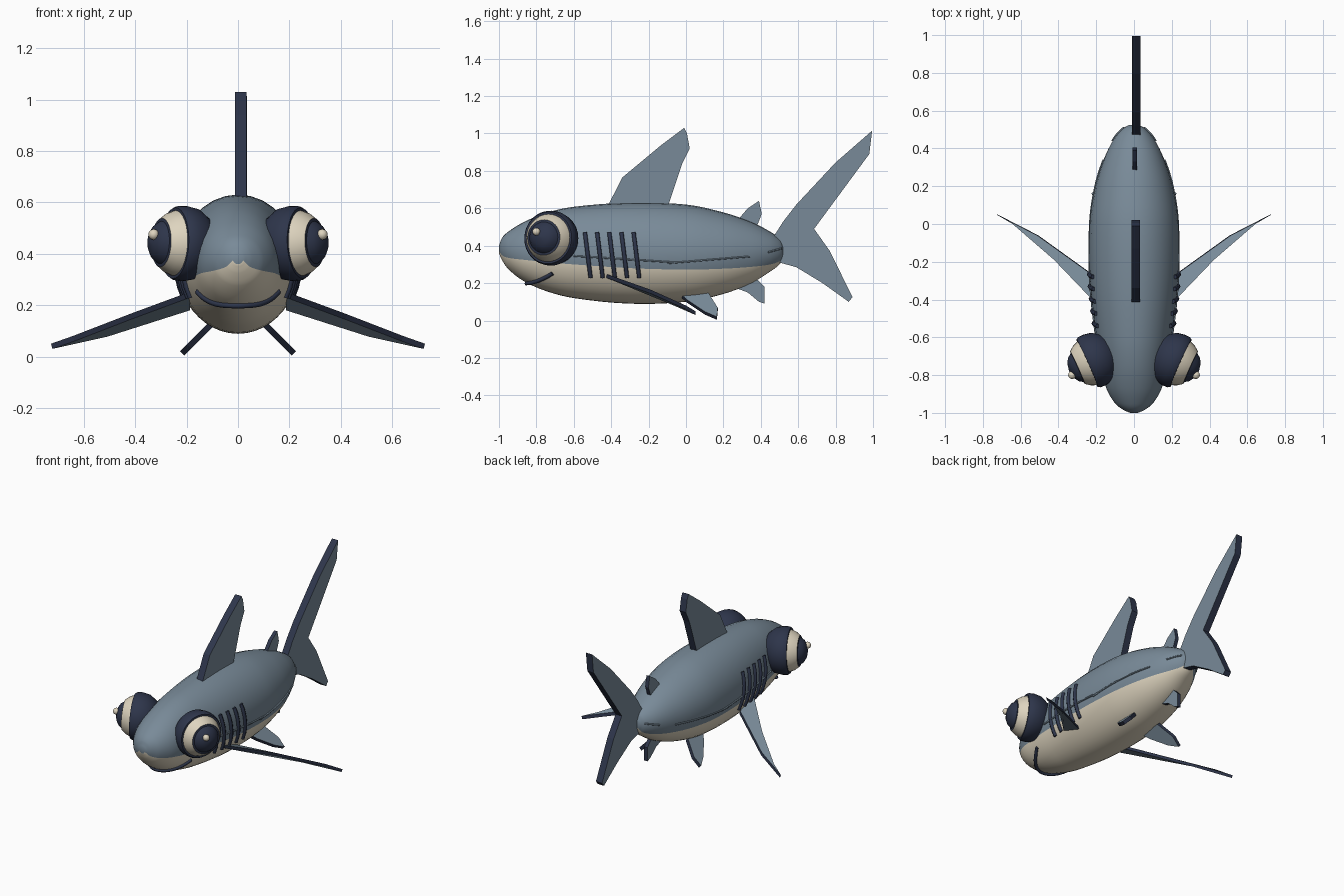
import bpy, bmesh, math
from mathutils import Vector

if "Cube" in bpy.data.objects:
    bpy.data.objects.remove(bpy.data.objects["Cube"])


def material(name, rgb):
    m = bpy.data.materials.new(name)
    m.diffuse_color = (*rgb, 1)
    m.use_nodes = True
    m.node_tree.nodes["Principled BSDF"].inputs["Base Color"].default_value = m.diffuse_color
    return m


GREY = material("slate grey", (0.19, 0.255, 0.315))
CREAM = material("cream", (0.73, 0.66, 0.52))
NAVY = material("dark navy", (0.027, 0.036, 0.07))

# Body stations: y, top z, bottom z, half width, height of the colour border
STATIONS = [
    (-1.0, .40, .36, .02, .375), (-.985, .44, .325, .055, .35),
    (-.95, .475, .275, .10, .335), (-.87, .525, .212, .147, .325),
    (-.75, .575, .158, .175, .312), (-.6, .608, .12, .20, .30),
    (-.3, .63, .09, .233, .28), (0, .62, .10, .235, .272),
    (.2, .578, .142, .205, .277), (.35, .527, .20, .157, .287),
    (.45, .475, .262, .107, .30), (.505, .435, .305, .06, .32),
    (.525, .40, .345, .025, .35)]


def station(y):
    """Smoothly interpolated body section at y."""
    s = STATIONS
    y = min(max(y, s[0][0]), s[-1][0])
    i = max(k for k in range(len(s) - 1) if s[k][0] <= y)
    a, b = s[i], s[i + 1]
    p, n = s[max(i - 1, 0)], s[min(i + 2, len(s) - 1)]
    h = b[0] - a[0]
    t = (y - a[0]) / h
    out = []
    for k in range(1, 5):
        ma = (b[k] - p[k]) / (b[0] - p[0]) * h
        mb = (n[k] - a[k]) / (n[0] - a[0]) * h
        out.append((2*t**3 - 3*t*t + 1) * a[k] + (t**3 - 2*t*t + t) * ma
                   + (3*t*t - 2*t**3) * b[k] + (t**3 - t*t) * mb)
    top, bottom, rx, border = out
    return (top + bottom) / 2, (top - bottom) / 2, rx, border


def side_x(y, z):
    cz, rz, rx, _ = station(y)
    return rx * math.sqrt(max(0, 1 - ((z - cz) / rz) ** 2))


def finish(name, bm, mats, smooth=None):
    bmesh.ops.recalc_face_normals(bm, faces=bm.faces[:])
    me = bpy.data.meshes.new(name)
    bm.to_mesh(me)
    bm.free()
    ob = bpy.data.objects.new(name, me)
    bpy.context.collection.objects.link(ob)
    for m in mats:
        me.materials.append(m)
    if smooth:
        bpy.ops.object.select_all(action='DESELECT')
        ob.select_set(True)
        bpy.context.view_layer.objects.active = ob
        bpy.ops.object.shade_smooth_by_angle(angle=math.radians(smooth))
    return ob


def skin(bm, rings, mat_of):
    """Bridge closed rings of vertices and cap both ends."""
    n = len(rings[0])
    for i in range(len(rings) - 1):
        for j in range(n):
            k = (j + 1) % n
            f = bm.faces.new((rings[i][j], rings[i][k], rings[i+1][k], rings[i+1][j]))
            f.material_index = mat_of(i, j)
    for i in (0, len(rings) - 1):
        bm.faces.new(rings[i]).material_index = mat_of(min(i, len(rings) - 2), 0)


def build_body():
    bm, rings, half = bmesh.new(), [], 18
    ys = []
    for a, b in zip(STATIONS, STATIONS[1:]):
        ys += [a[0] + (b[0] - a[0]) * k / 4 for k in range(4)]
    for y in ys + [STATIONS[-1][0]]:
        cz, rz, rx, border = station(y)
        a = math.asin(max(-.95, min(.95, (border - cz) / rz)))
        angles = [a + (math.pi - 2*a) * k / half for k in range(half)]
        angles += [math.pi - a + (math.pi + 2*a) * k / half for k in range(half)]
        rings.append([bm.verts.new((rx * math.cos(t), y, cz + rz * math.sin(t)))
                      for t in angles])
    # grey back above the border, cream belly below it
    skin(bm, rings, lambda i, j: 0 if j < half else 1)
    finish("body", bm, [GREY, CREAM], 50)


def tube(name, pts, radius, mat):
    cu = bpy.data.curves.new(name, 'CURVE')
    cu.dimensions = '3D'
    cu.bevel_depth = radius
    cu.bevel_resolution = 1
    cu.use_fill_caps = True
    sp = cu.splines.new('POLY')
    sp.points.add(len(pts) - 1)
    for p, co in zip(sp.points, pts):
        p.co = (*co, 1)
    ob = bpy.data.objects.new(name, cu)
    bpy.context.collection.objects.link(ob)
    cu.materials.append(mat)


def fin(name, pts, thick):
    """Flat blade with grey faces and a dark rim."""
    bm = bmesh.new()
    off = Vector(thick) / 2
    a = [bm.verts.new(Vector(p) + off) for p in pts]
    b = [bm.verts.new(Vector(p) - off) for p in pts]
    bm.faces.new(a)
    bm.faces.new(b[::-1])
    for i in range(len(pts)):
        j = (i + 1) % len(pts)
        bm.faces.new((a[i], b[i], b[j], a[j])).material_index = 1
    finish(name, bm, [GREY, NAVY])


def eye(name, s):
    """Lathe: dark lid, cream ball, dark pupil, along a tilted axis."""
    profile = [(-.13, .004), (-.12, .06), (-.09, .105), (-.045, .138), (0, .147),
               (.03, .145), (.042, .138), (.042, .127), (.07, .116), (.098, .095),
               (.1, .083), (.122, .068), (.138, .042), (.146, .004)]
    centre = Vector((s * .21, -.72, .44))
    axis = Vector((s * .91, -.41, .04)).normalized()
    u = axis.cross(Vector((0, 0, 1))).normalized()
    v = axis.cross(u)
    bm, n = bmesh.new(), 32
    rings = [[bm.verts.new(centre + axis * d + r * (u * math.cos(2*math.pi*k/n)
              + v * math.sin(2*math.pi*k/n))) for k in range(n)] for d, r in profile]
    skin(bm, rings, lambda i, j: 1 if 7 <= i <= 8 else 0)
    finish(name, bm, [NAVY, CREAM], 40)
    # catchlight
    bm = bmesh.new()
    bmesh.ops.create_uvsphere(bm, u_segments=12, v_segments=8, radius=.021)
    bmesh.ops.translate(bm, verts=bm.verts[:], vec=(s * .328, -.80, .475))
    finish(name + "_catchlight", bm, [CREAM], 60)


build_body()

# Fins on the centre line (y, z outlines)
CENTRE_FINS = {
    "dorsal_fin": (.045, .01, [(-.43, .59), (-.34, .765), (-.13, .94), (-.01, 1.03),
                               (.005, 1.0), (.02, .92), (-.02, .84), (-.10, .60)]),
    "tail_fin": (.045, .012, [(.45, .42), (.52, .53), (.59, .62), (.80, .845), (.995, 1.015),
                              (.98, .89), (.685, .49), (.77, .37), (.89, .125), (.87, .10),
                              (.73, .20), (.59, .285), (.50, .31)]),
    "rear_dorsal_fin": (.024, .003, [(.27, .53), (.33, .60), (.39, .64), (.405, .57), (.37, .48)]),
    "anal_fin": (.024, 0, [(.25, .18), (.33, .15), (.39, .10), (.42, .09), (.42, .18), (.36, .24)])}
for name, (thick, x, outline) in CENTRE_FINS.items():
    fin(name, [(x, y, z) for y, z in outline], (thick, 0, 0))

# Paired parts
for s, side in ((1, "right"), (-1, "left")):
    eye("eye_" + side, s)
    fin("pectoral_fin_" + side,
        [(s*x, y, z) for x, y, z in [(.19, -.43, .24), (.42, -.19, .155), (.64, 0, .07),
                                     (.725, .05, .04), (.51, -.06, .088), (.19, -.29, .19)]],
        (s * .006, 0, .02))
    fin("pelvic_fin_" + side,
        [(s * (.10 + (.13 - z)), y, z) for y, z in
         [(-.03, .135), (.01, .10), (.10, .04), (.165, .012), (.17, .06), (.12, .14)]],
        (s * .016, 0, .016))
    for g in range(5):                      # gill slits
        pts = []
        for k in range(7):
            y, z = -.54 + .065 * g + .03 * k / 6, .47 - .24 * k / 6
            pts.append((s * (side_x(y, z) + .003), y, z))
        tube(f"gill_{side}_{g + 1}", pts, .012, NAVY)
    # raised side lines
    for name, y0, z0, y1, z1 in (("front", -.6, .345, -.05, .31), ("rear", -.1, .306, .34, .342),
                                 ("tail", .44, .365, .51, .385)):
        pts = []
        for k in range(13):
            y, z = y0 + (y1 - y0) * k / 12, z0 + (z1 - z0) * k / 12
            pts.append((s * (side_x(y, z) + .002), y, z))
        tube(f"side_line_{name}_{side}", pts, .005, GREY)

# Smiling mouth following the lower jaw
mouth = []
for k in range(-10, 11):
    t = k / 10
    x, y = .158 * t, -.85 + .14 * t * t
    cz, rz, rx, _ = station(y)
    mouth.append((x, y - .003, cz - rz * math.sqrt(max(0, 1 - (x / rx) ** 2)) - .003))
tube("mouth", mouth, .011, NAVY)
